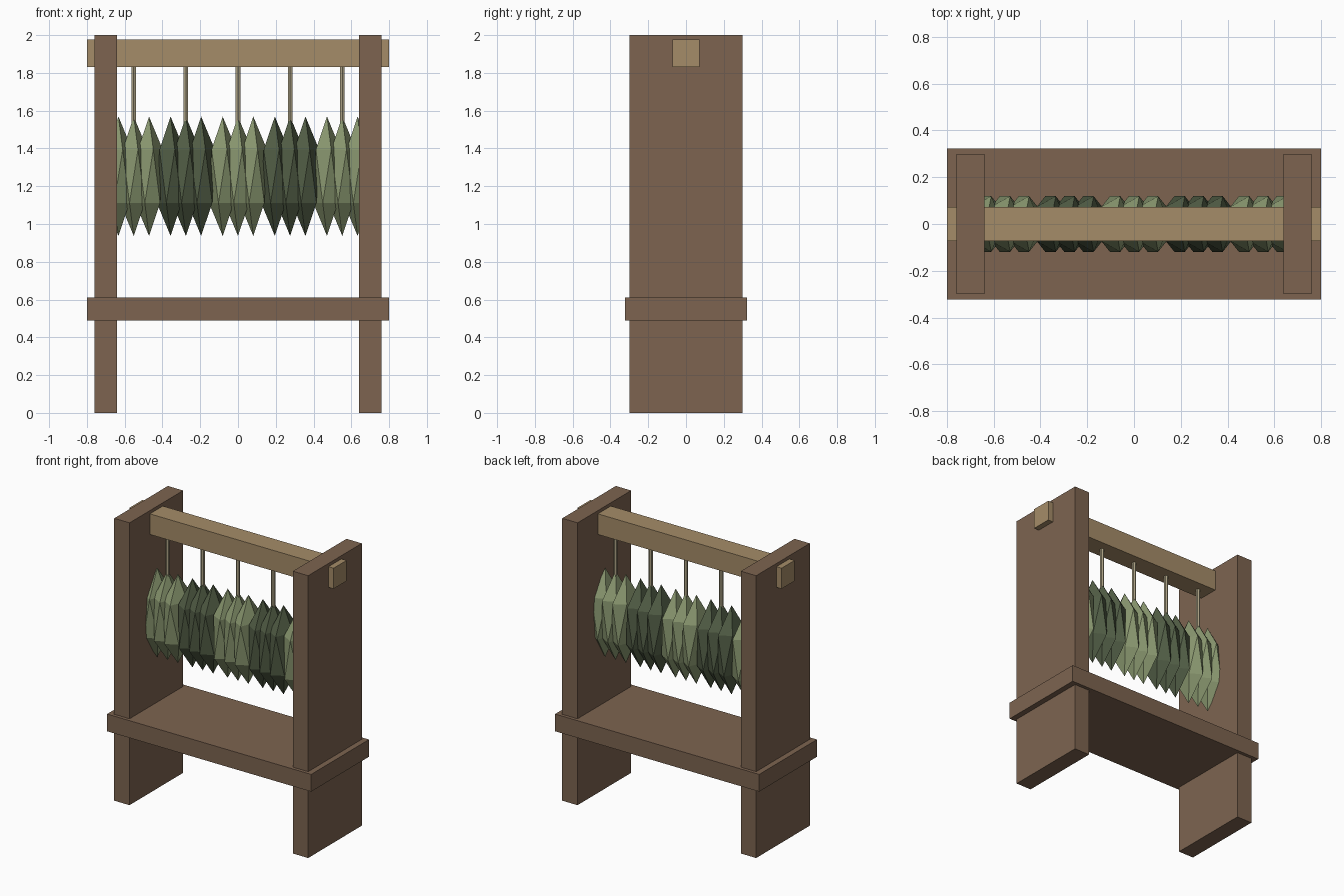
import bpy, math

if "Cube" in bpy.data.objects:
    bpy.data.objects.remove(bpy.data.objects["Cube"])


def srgb(r, g, b):
    def lin(c):
        c /= 255
        return c / 12.92 if c <= 0.04045 else ((c + 0.055) / 1.055) ** 2.4
    return (lin(r), lin(g), lin(b), 1)


def material(name, rgb):
    m = bpy.data.materials.new(name)
    m.diffuse_color = srgb(*rgb)
    m.use_nodes = True
    m.node_tree.nodes["Principled BSDF"].inputs["Base Color"].default_value = m.diffuse_color
    return m


wood = material("brown wood", (125, 100, 80))
pale_wood = material("pale wood", (165, 140, 104))
string = material("string", (172, 162, 132))
light_leaf = material("light green leaf", (138, 152, 112))
dark_leaf = material("dark green leaf", (82, 94, 70))


def finish(name, mat):
    obj = bpy.context.object
    obj.name = name
    obj.data.materials.append(mat)
    return obj


def box(name, x, z, size, mat):
    bpy.ops.mesh.primitive_cube_add(size=1, location=(x, 0, z))
    obj = finish(name, mat)
    obj.scale = size
    return obj


# Frame: two plank sides, a shelf and a hanging beam
for side, sx in (("left", -1), ("right", 1)):
    box(side + "_side_plank", sx * 0.70, 1.0, (0.12, 0.60, 2.0), wood)
box("shelf", 0, 0.551, (1.60, 0.647, 0.122), wood)
box("hanging_beam", 0, 1.904, (1.60, 0.145, 0.146), pale_wood)

# Five hanging bundles, each a string with three faceted leaves
for i in range(5):
    x = (i - 2) * 0.276
    bpy.ops.mesh.primitive_cylinder_add(vertices=6, radius=0.014, depth=0.36,
                                        location=(x, 0, 1.67))
    finish("string_%d" % (i + 1), string)
    leaf_mat = light_leaf if i % 2 == 0 else dark_leaf
    for j in (-1, 0, 1):
        bpy.ops.mesh.primitive_ico_sphere_add(subdivisions=1, radius=1,
                                              location=(x + j * 0.081, 0, 1.253))
        leaf = finish("leaf_%d_%d" % (i + 1, j + 2), leaf_mat)
        leaf.scale = (0.081, 0.14, 0.316)
